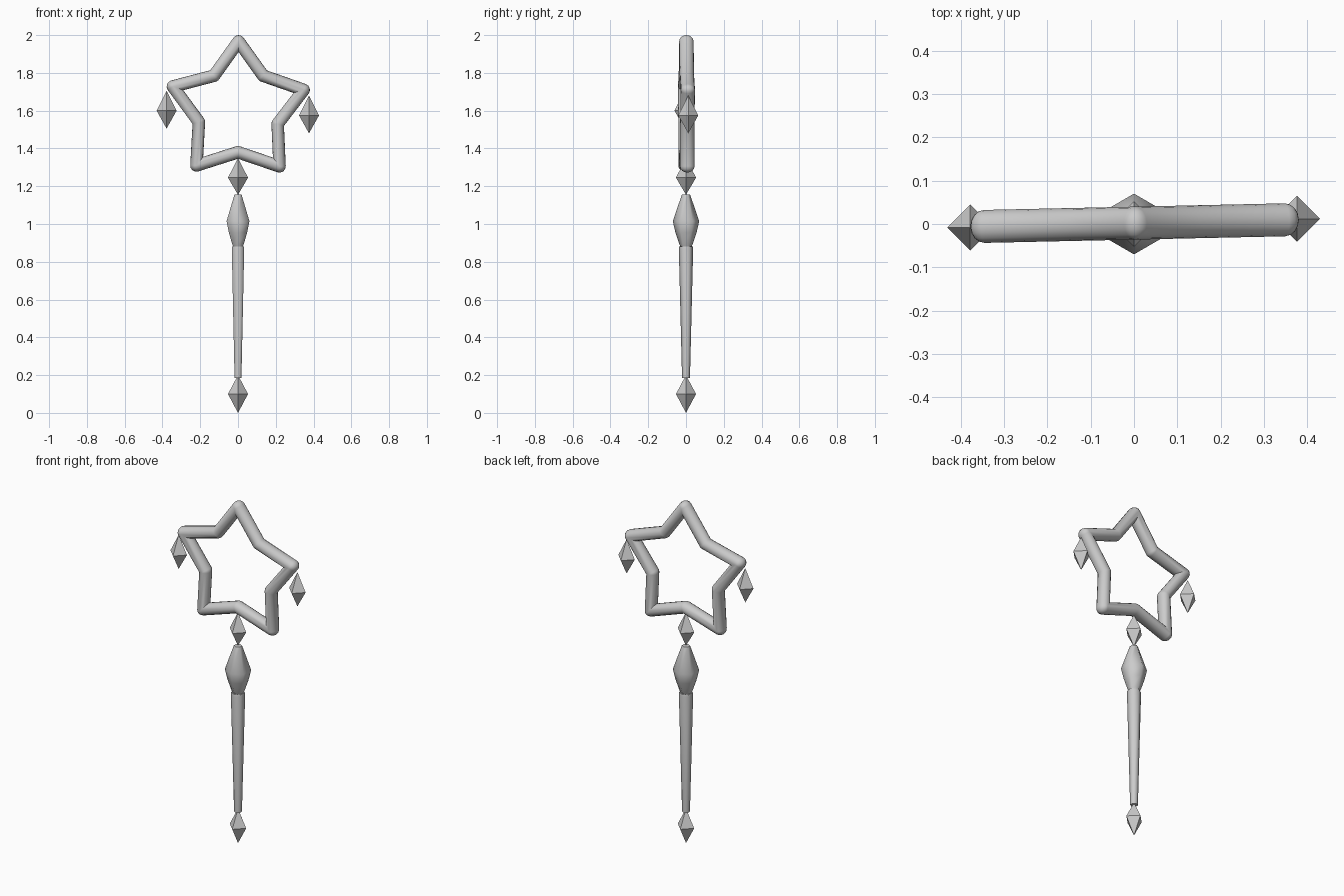
import bpy, bmesh, math
from mathutils import Vector

cube = bpy.data.objects.get("Cube")
if cube:
    bpy.data.objects.remove(cube, do_unlink=True)

grey = bpy.data.materials.new("light grey")
grey.use_nodes = True
grey.diffuse_color = (0.6, 0.6, 0.6, 1)
grey.node_tree.nodes["Principled BSDF"].inputs["Base Color"].default_value = (0.6, 0.6, 0.6, 1)


def finish(name, bm, smooth=None):
    bmesh.ops.remove_doubles(bm, verts=bm.verts, dist=0.0002)
    bmesh.ops.recalc_face_normals(bm, faces=bm.faces)
    mesh = bpy.data.meshes.new(name)
    bm.to_mesh(mesh)
    bm.free()
    mesh.materials.append(grey)
    obj = bpy.data.objects.new(name, mesh)
    bpy.context.collection.objects.link(obj)
    if smooth:
        bpy.ops.object.select_all(action="DESELECT")
        obj.select_set(True)
        bpy.context.view_layer.objects.active = obj
        bpy.ops.object.shade_smooth_by_angle(angle=math.radians(smooth))
    return obj


def bridge(bm, a, b):
    n = len(a)
    for i in range(n):
        bm.faces.new((a[i], a[(i + 1) % n], b[(i + 1) % n], b[i]))


def turned(name, profile, sides, x=0, y=0, start=0, smooth=None):
    """Stack of rings from (radius, height) pairs; zero radius makes a point."""
    bm = bmesh.new()
    rings = []
    for r, z in profile:
        r = max(r, 0.00005)
        angles = [start + math.tau * i / sides for i in range(sides)]
        rings.append([bm.verts.new((x + r * math.cos(a), y + r * math.sin(a), z)) for a in angles])
    for a, b in zip(rings, rings[1:]):
        bridge(bm, a, b)
    bm.faces.new(rings[0])
    bm.faces.new(rings[-1])
    return finish(name, bm, smooth)


def gem(name, bottom, middle, top, x=0, y=0):
    return turned(name, [(0, bottom), (0.053, middle), (0, top)], 4, x, y)


# Star hoop: a tube with rounded outer and mitred inner corners
def star_hoop(points, flat_r, deep_r, sides=16):
    bm = bmesh.new()
    pts = [Vector(p) for p in points]
    rings = []
    for i, c in enumerate(pts):
        d1 = (c - pts[i - 1]).normalized()
        d2 = (pts[(i + 1) % len(pts)] - c).normalized()
        n1, n2 = Vector((d1.y, -d1.x)), Vector((d2.y, -d2.x))
        out = (n1 + n2).normalized()
        miter = 1 / out.dot(n1)
        # Clockwise path: right normals face inward, so tips bulge to the left
        bulge = 1 if d1.x * d2.y - d1.y * d2.x > 0 else -1
        for d in (n1, (n1 + out).normalized(), out, (n2 + out).normalized(), n2):
            ring = []
            for k in range(sides):
                a = math.tau * k / sides
                ca, sa = math.cos(a), math.sin(a)
                side = d if ca * bulge > 0 else out * miter
                p = c + side * ca * flat_r
                ring.append(bm.verts.new((p.x, sa * deep_r, p.y)))
            rings.append(ring)
    for i, ring in enumerate(rings):
        bridge(bm, rings[i - 1], ring)
    bmesh.ops.remove_doubles(bm, verts=bm.verts, dist=0.0002)
    hoop = finish("star_hoop", bm, 50)
    hoop.rotation_euler.z = 0.022
    hoop.location.y = 0.002


star_hoop([(0.003, 1.967), (0.133, 1.785), (0.348, 1.71), (0.21, 1.53), (0.22, 1.305),
           (0, 1.38), (-0.22, 1.31), (-0.207, 1.54), (-0.345, 1.728), (-0.127, 1.785)],
          0.033, 0.038)

# Hanging and joining gems
gem("right_hanging_gem", 1.505, 1.6, 1.705, -0.378, -0.008)
gem("left_hanging_gem", 1.48, 1.575, 1.68, 0.376, 0.012)
gem("neck_gem", 1.155, 1.245, 1.35)
gem("bottom_gem", 0, 0.1, 0.2)

# Hexagonal bead and tapering handle
turned("bead", [(0.03, 0.88), (0.036, 0.895), (0.056, 0.955), (0.07, 1.015), (0.022, 1.155)],
       6, start=math.pi / 6, smooth=65)
turned("handle", [(0.021, 0.185), (0.038, 0.87), (0.036, 0.882)], 6, start=math.pi / 6, smooth=65)
